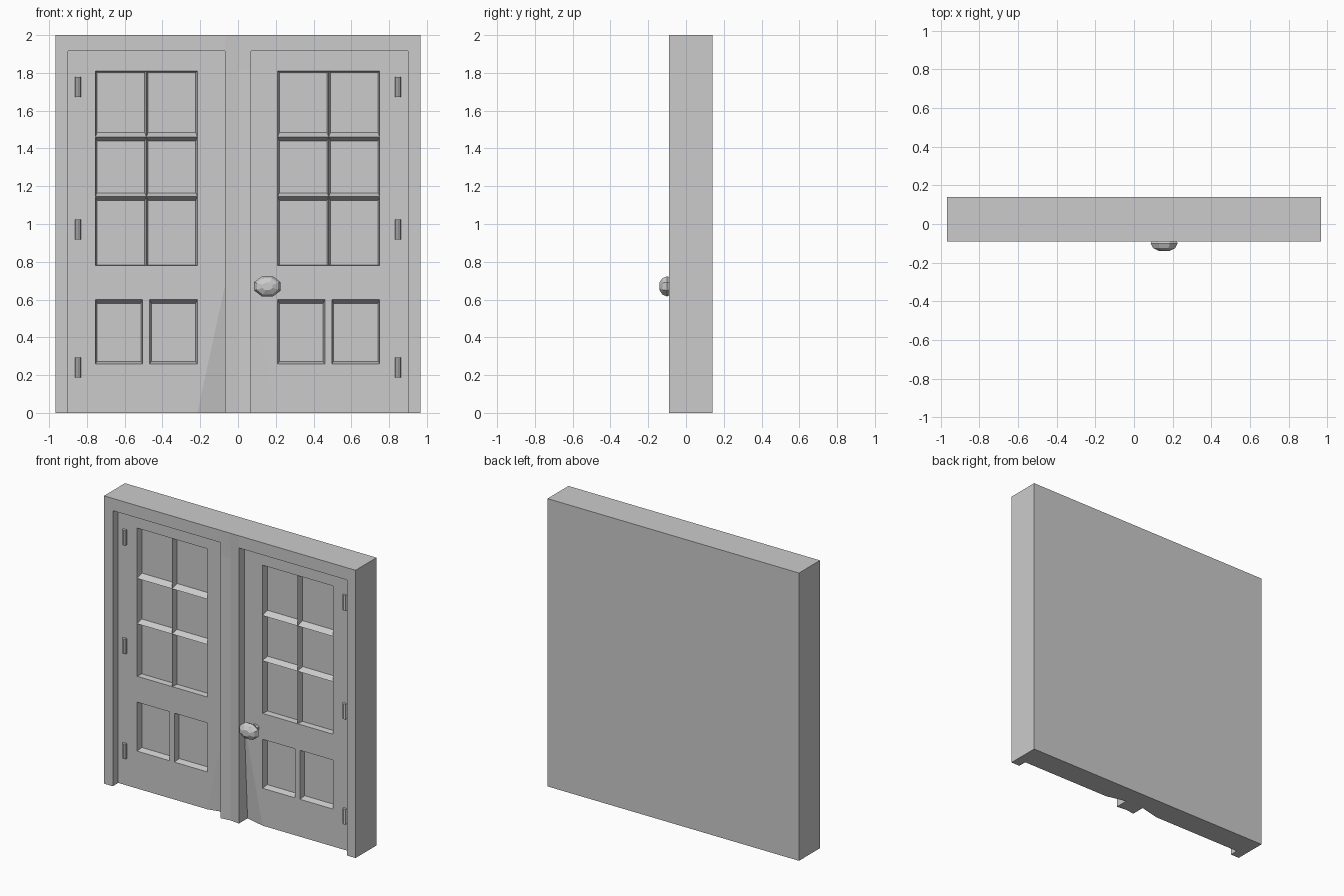
import bpy, bmesh, math

if "Cube" in bpy.data.objects:
    bpy.data.objects.remove(bpy.data.objects["Cube"])

FRONT, FACE, FLOOR, BACK = -0.09, -0.03, 0.01, 0.14   # depth layers
PUSH = 0.005                                          # recessed door foot corner


def add_object(name, faces, facing=False):
    """Object from polygons; facing=True turns every face toward the front."""
    bm = bmesh.new()
    for f in faces:
        bm.faces.new([bm.verts.new(p) for p in f])
    bmesh.ops.remove_doubles(bm, verts=bm.verts, dist=1e-5)
    if facing:
        for f in bm.faces:
            f.normal_update()
            if f.normal.y > 0:
                f.normal_flip()
    else:
        bmesh.ops.recalc_face_normals(bm, faces=bm.faces)
    mesh = bpy.data.meshes.new(name)
    bm.to_mesh(mesh)
    bm.free()
    ob = bpy.data.objects.new(name, mesh)
    bpy.context.collection.objects.link(ob)
    return ob


def flat(points, y):
    return [(x, y, z) for x, z in points]


def rect(x0, x1, z0, z1, y=FACE):
    return flat([(x0, z0), (x1, z0), (x1, z1), (x0, z1)], y)


def wall(x0, z0, x1, z1, y0, y1):
    return [(x0, y0, z0), (x1, y0, z1), (x1, y1, z1), (x0, y1, z0)]


def pane(x0, x1, z0, z1, side, low, high):
    """Sunken panel: four sloped sides and a floor."""
    a = rect(x0, x1, z0, z1)
    b = rect(x0 + side, x1 - side, z0 + low, z1 - high, FLOOR)
    return [b] + [[a[i], a[(i + 1) % 4], b[(i + 1) % 4], b[i]] for i in range(4)]


# Frame: right half of the shell, mirrored
W, J, M, T = 0.967, 0.90, 0.07, 1.915
groove = [(0, FRONT + 0.008, 0), (0, FRONT + 0.008, 1.82), (0, FRONT, 2)]
frame_faces = [
    flat([(J, 0), (W, 0), (W, 2), (J, 2), (J, T)], FRONT),
    flat([(M, T), (J, T), (J, 2), (M, 2)], FRONT),
    [groove[0], (M, FRONT, 0), (M, FRONT, 1.82), groove[1]],
    [groove[1], (M, FRONT, 1.82), (M, FRONT, T), (M, FRONT, 2), groove[2]],
    wall(J, 0, J, T, FRONT, FACE),
    wall(M, T, J, T, FRONT, FACE),
    [(M, FRONT, 0), (M, FRONT, 1.82), (M, FRONT, T), (M, FACE, T),
     (M, FACE, 0.67), (M, PUSH, 0)],
    wall(W, 0, W, 2, FRONT, BACK),
    rect(0, W, 0, 2, BACK),
    [groove[2], (M, FRONT, 2), (J, FRONT, 2), (W, FRONT, 2), (W, BACK, 2), (0, BACK, 2)],
    [groove[0], (M, FRONT, 0), (M, PUSH, 0), (0.213, FACE, 0), (J, FACE, 0),
     (J, FRONT, 0), (W, FRONT, 0), (W, BACK, 0), (0, BACK, 0)],
]
frame = add_object("door_frame", frame_faces)
mirror = frame.modifiers.new("Mirror", 'MIRROR')
mirror.use_axis[0] = True


# Doors: same panel layout on both, shifted sideways
def door(name, x0, x1, shift, inner):
    pl, pr = -0.755 + shift, -0.215 + shift
    mid, ml, mr = -0.485 + shift, -0.505 + shift, -0.468 + shift
    faces = []
    # bottom, lock and top rails, and the lower middle stile
    for z0, z1 in ((0, 0.26), (0.60, 0.78), (1.81, T)):
        faces.append(rect(pl, pr, z0, z1))
    faces.append(rect(ml, mr, 0.26, 0.60))
    # lower panels
    for a, b in ((pl, ml), (mr, pr)):
        faces += pane(a, b, 0.26, 0.60, 0.009, 0.012, 0.02)
    # glazed panes meeting at sharp ridges
    for z0, z1, low, high in ((0.78, 1.145, 0.004, 0.02),
                              (1.145, 1.46, 0.02, 0.02),
                              (1.46, 1.81, 0.024, 0.008)):
        for a, b in ((pl, mid), (mid, pr)):
            faces += pane(a, b, z0, z1, 0.009, low, high)
    # hinge stile, then the meeting stile with its set-back foot
    if inner == x1:
        faces.append(rect(x0, pl, 0, T))
        edge = pr
    else:
        faces.append(rect(pr, x1, 0, T))
        edge = pl
    faces.append([(inner, PUSH, 0), (edge, FACE, 0), (inner, FACE, 0.67)])
    faces.append(flat([(edge, 0), (edge, T), (inner, T), (inner, 0.67)], FACE))
    add_object(name, faces, facing=True)


door("left_door", -J, -M, 0, -M)
door("right_door", M, J, 0.965, M)


# Hinges
for side, sx in (("left", -1), ("right", 1)):
    for i, z in enumerate((0.24, 0.97, 1.725)):
        bpy.ops.mesh.primitive_cylinder_add(vertices=8, radius=0.015, depth=0.105,
                                            location=(sx * 0.847, FACE - 0.005, z))
        bpy.context.object.name = f"{side}_hinge_{i + 1}"


# Knob: eight-sided lathe around y, wider than tall
profile = [(0.022, FACE), (0.022, -0.068), (0.046, -0.078), (0.057, -0.1),
           (0.046, -0.125), (0.022, -0.14)]
N = 8


def ring(r, y):
    return [(0.156 + 1.33 * r * math.cos((k + 0.5) * math.tau / N), y,
             0.67 + 1.02 * r * math.sin((k + 0.5) * math.tau / N)) for k in range(N)]


rings = [ring(*p) for p in profile]
knob_faces = [rings[0], rings[-1]]
for a, b in zip(rings, rings[1:]):
    knob_faces += [[a[k], a[(k + 1) % N], b[(k + 1) % N], b[k]] for k in range(N)]
add_object("door_knob", knob_faces)
